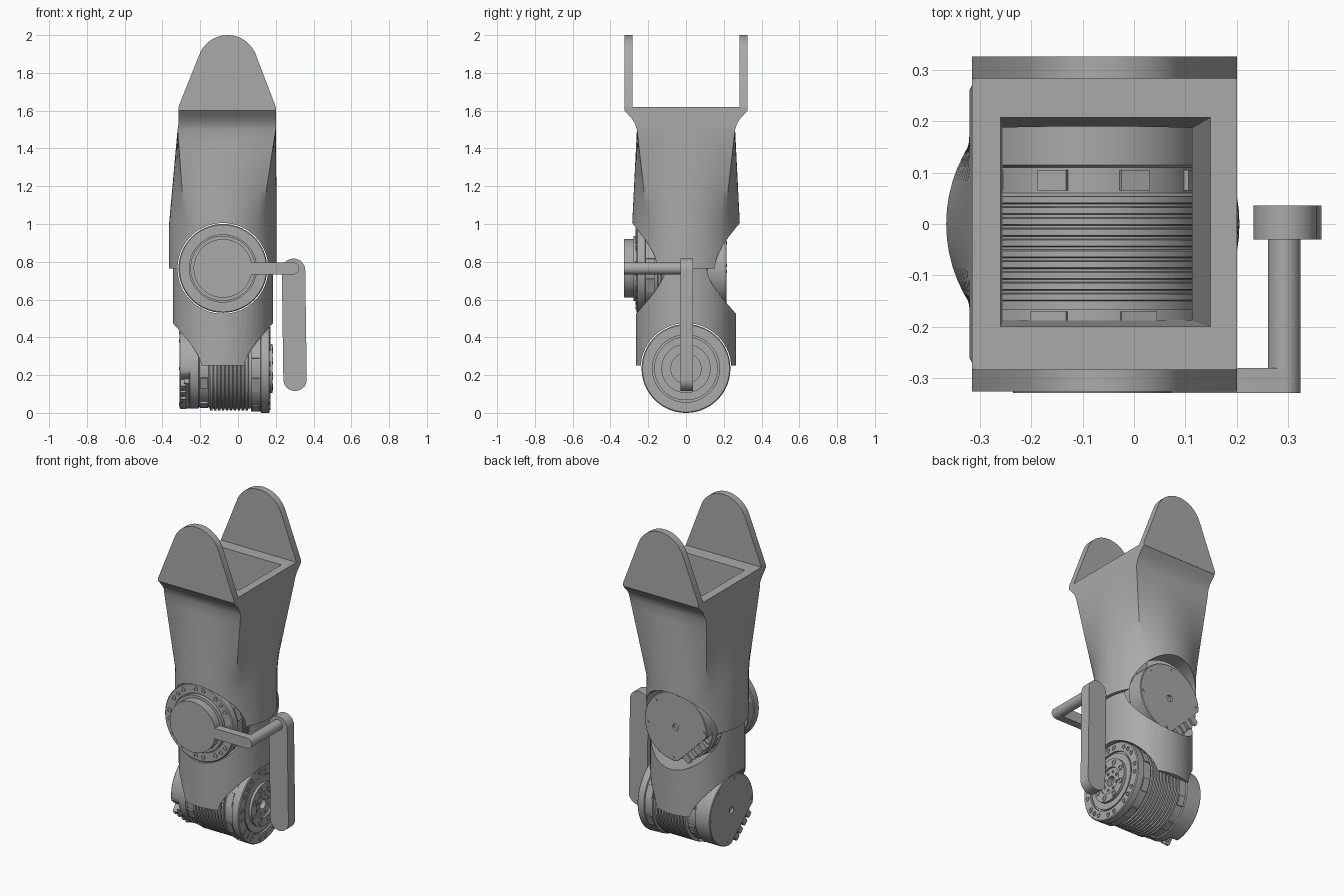
import bpy, bmesh, math
from math import sin, cos, pi, radians
from mathutils import Matrix, Vector

cube = bpy.data.objects.get("Cube")
if cube:
    bpy.data.objects.remove(cube)

grey = bpy.data.materials.new("plain_grey")
grey.use_nodes = True
GREY = (0.4, 0.4, 0.4, 1)
grey.diffuse_color = GREY
grey.node_tree.nodes["Principled BSDF"].inputs["Base Color"].default_value = GREY

CX = -0.08           # axis of the limb
UP_Z, LOW_Z = 0.765, 0.235   # heights of the two motors


def finish(name, bm, matrix=Matrix()):
    bmesh.ops.recalc_face_normals(bm, faces=bm.faces)
    me = bpy.data.meshes.new(name)
    bm.to_mesh(me)
    bm.free()
    me.materials.append(grey)
    ob = bpy.data.objects.new(name, me)
    bpy.context.collection.objects.link(ob)
    ob.matrix_world = matrix
    smooth(ob)
    return ob


def smooth(ob):
    bpy.ops.object.select_all(action='DESELECT')
    ob.select_set(True)
    bpy.context.view_layer.objects.active = ob
    bpy.ops.object.shade_smooth_by_angle(angle=radians(30))


def loft(bm, rings):
    """Bridge closed rings of points and cap both ends."""
    vs = [[bm.verts.new(p) for p in ring] for ring in rings]
    n = len(vs[0])
    for a, b in zip(vs, vs[1:]):
        for i in range(n):
            j = (i + 1) % n
            bm.faces.new((a[i], a[j], b[j], b[i]))
    bm.faces.new(vs[0][::-1])
    bm.faces.new(vs[-1])


def revolve(bm, profile, seg=64, x=0, y=0):
    loft(bm, [[(x + r * cos(2 * pi * i / seg), y + r * sin(2 * pi * i / seg), z)
               for i in range(seg)] for r, z in profile])


def box(bm, size, at, turn=0):
    m = Matrix.Rotation(turn, 4, 'Z') @ Matrix.Translation(at) @ Matrix.Diagonal((*size, 1))
    bmesh.ops.create_cube(bm, size=1, matrix=m)


def prism(name, outline, y0, y1):
    bm = bmesh.new()
    loft(bm, [[(x, y, z) for x, z in outline] for y in (y0, y1)])
    return finish(name, bm)


def arc(x, z, r, a0, a1, n=20):
    return [(x + r * cos(radians(a0 + (a1 - a0) * i / n)),
             z + r * sin(radians(a0 + (a1 - a0) * i / n))) for i in range(n + 1)]


def cut(ob, *cutters):
    for c in cutters:
        mod = ob.modifiers.new("cut", 'BOOLEAN')
        mod.operation, mod.solver, mod.object = 'DIFFERENCE', 'EXACT', c
        bpy.context.view_layer.objects.active = ob
        bpy.ops.object.modifier_apply(modifier=mod.name)
    smooth(ob)


def section(z, a, b, cx, t, radius=0.285, n=64):
    """Cross-section that blends from a rectangle (t=0) to a circle (t=1)."""
    pts = []
    for i in range(n):
        c, s = cos(2 * pi * i / n), sin(2 * pi * i / n)
        m = max(abs(c), abs(s))
        pts.append((cx + (1 - t) * a * c / m + t * radius * c,
                    (1 - t) * b * s / m + t * radius * s, z))
    return pts


UPPER = Matrix.Translation((CX, -0.015, UP_Z)) @ Matrix.Rotation(pi / 2, 4, 'X')
LOWER = Matrix.Translation((CX, 0, LOW_Z)) @ Matrix.Rotation(pi / 2, 4, 'Y')


def cutter(matrix):
    bm = bmesh.new()
    revolve(bm, [(0.24, -0.6), (0.24, 0.6)], 96)
    return finish("motor_cutter", bm, matrix)


upper_cut, lower_cut = cutter(UPPER), cutter(LOWER)

# Upper shell: flared square mouth blending into a round sleeve
rings = [section(z, 0.2575, b, -0.0575, 0) for z, b in
         ((1.62, 0.325), (1.60, 0.325), (1.585, 0.312), (1.56, 0.288), (1.53, 0.270))]
for k in range(9):
    t = k / 8
    rings.append(section(1.5 - 0.5 * t, 0.26, 0.26, -0.06 - 0.02 * t, t))
rings.append(section(UP_Z, 0, 0, CX, 1))
bm = bmesh.new()
loft(bm, rings)
upper_shell = finish("upper_shell", bm)

bm = bmesh.new()
loft(bm, [[(x0, y0, z), (x1, y0, z), (x1, y1, z), (x0, y1, z)] for z, x0, x1, y0, y1 in
          ((1.64, -0.26, 0.15, -0.2, 0.208), (0.85, -0.255, 0.11, -0.185, 0.185))])
pocket = finish("pocket_cutter", bm)
cut(upper_shell, pocket, upper_cut)

# Lower shell: round sleeve notched by both motors
bm = bmesh.new()
loft(bm, [section(z, 0, 0, CX, 1, 0.265) for z in (UP_Z, 0.25)])
lower_shell = finish("lower_shell", bm)
cut(lower_shell, upper_cut, lower_cut)
for c in (upper_cut, lower_cut, pocket):
    bpy.data.objects.remove(c)

# Rounded ears on the mouth
ear = [(-0.315, 1.6), (0.2, 1.6), (0.2, 1.62)] + arc(-0.055, 1.84, 0.16, 20, 160) + [(-0.315, 1.62)]
prism("front_ear", ear, -0.326, -0.283)
prism("back_ear", ear, 0.283, 0.326)


def bolt(bm, r, z, x, y):
    revolve(bm, [(r, z - 0.004), (r, z + 0.004), (r * 0.55, z + 0.004), (r * 0.55, z - 0.002)], 12, x, y)


def motor(prefix, matrix, clip_angle):
    # Finned drum and flange
    prof = [(0.2, -0.18), (0.212, -0.175), (0.212, -0.13), (0.205, -0.125), (0.205, -0.075)]
    for k in range(10):
        z = -0.07 + k * 0.021
        prof += [(0.212, z), (0.222, z + 0.002), (0.222, z + 0.014), (0.212, z + 0.016)]
    prof += [(0.212, 0.15), (0.228, 0.15), (0.228, 0.2), (0.235, 0.203), (0.235, 0.243), (0.23, 0.248),
             (0.178, 0.248), (0.178, 0.236), (0.168, 0.236), (0.168, 0.246), (0.13, 0.246),
             (0.13, 0.262), (0.08, 0.262), (0.08, 0.25), (0.03, 0.25), (0.03, 0.22)]
    bm = bmesh.new()
    revolve(bm, prof, 72)
    finish(prefix + "_drum", bm, matrix)

    # Flange and hub bolts, rear lugs
    bm = bmesh.new()
    for q in range(4):
        for a in (-7, 7, 32, 45, 58):
            w = radians(90 * q + a)
            bolt(bm, 0.015, 0.248, 0.205 * cos(w), 0.205 * sin(w))
    for k in range(8):
        w = radians(45 * k + 22)
        bolt(bm, 0.018, 0.262, 0.106 * cos(w), 0.106 * sin(w))
        bolt(bm, 0.009, 0.25, 0.055 * cos(w), 0.055 * sin(w))
        box(bm, (0.012, 0.06, 0.04), (0.207, 0, -0.1), w)
        box(bm, (0.012, 0.075, 0.04), (0.225, 0, 0.175), w)
    finish(prefix + "_bolts", bm, matrix)

    # Rear plate with one flat side, centre bore and screws
    turned = matrix @ Matrix.Rotation(radians(clip_angle), 4, 'Z')
    bm = bmesh.new()
    revolve(bm, [(0.212, -0.175), (0.212, -0.226), (0.208, -0.23), (0.02, -0.23), (0.02, -0.215)], 72)
    for v in bm.verts:
        v.co.x = min(v.co.x, 0.155)
    for a in (50, 130, 180, 230, 310):
        w = radians(a)
        revolve(bm, [(0.008, -0.228), (0.008, -0.233)], 10, 0.19 * cos(w), 0.19 * sin(w))
    finish(prefix + "_rear_plate", bm, turned)

    # Connector sockets on the flat side
    bm = bmesh.new()
    box(bm, (0.04, 0.2, 0.03), (0.165, 0, -0.19))
    for y in (-0.075, -0.025, 0.03, 0.075):
        box(bm, (0.045, 0.036, 0.03), (0.178, y, -0.21))
        box(bm, (0.012, 0.02, 0.012), (0.202, y, -0.216))
    finish(prefix + "_connectors", bm, turned)


motor("upper_motor", UPPER, 225)
motor("lower_motor", LOWER, -40)

# Output cap on the upper motor
bm = bmesh.new()
revolve(bm, [(0.172, 0.235), (0.172, 0.262), (0.155, 0.262), (0.155, 0.313)], 64)
finish("output_cap", bm, UPPER)

# Crank arm, rod and hanging lever
prism("crank_arm", arc(0.292, UP_Z, 0.032, -90, 90) + arc(0.0, UP_Z, 0.032, 90, 270), -0.328, -0.28)
bm = bmesh.new()
revolve(bm, [(0.032, 0.0), (0.032, 0.27)], 32)
finish("crank_rod", bm, Matrix.Translation((0.292, -0.02, UP_Z)) @ Matrix.Rotation(pi / 2, 4, 'X'))
prism("hanging_lever", arc(0.294, 0.755, 0.062, 0, 180) + arc(0.302, 0.178, 0.062, 180, 360), -0.03, 0.036)
